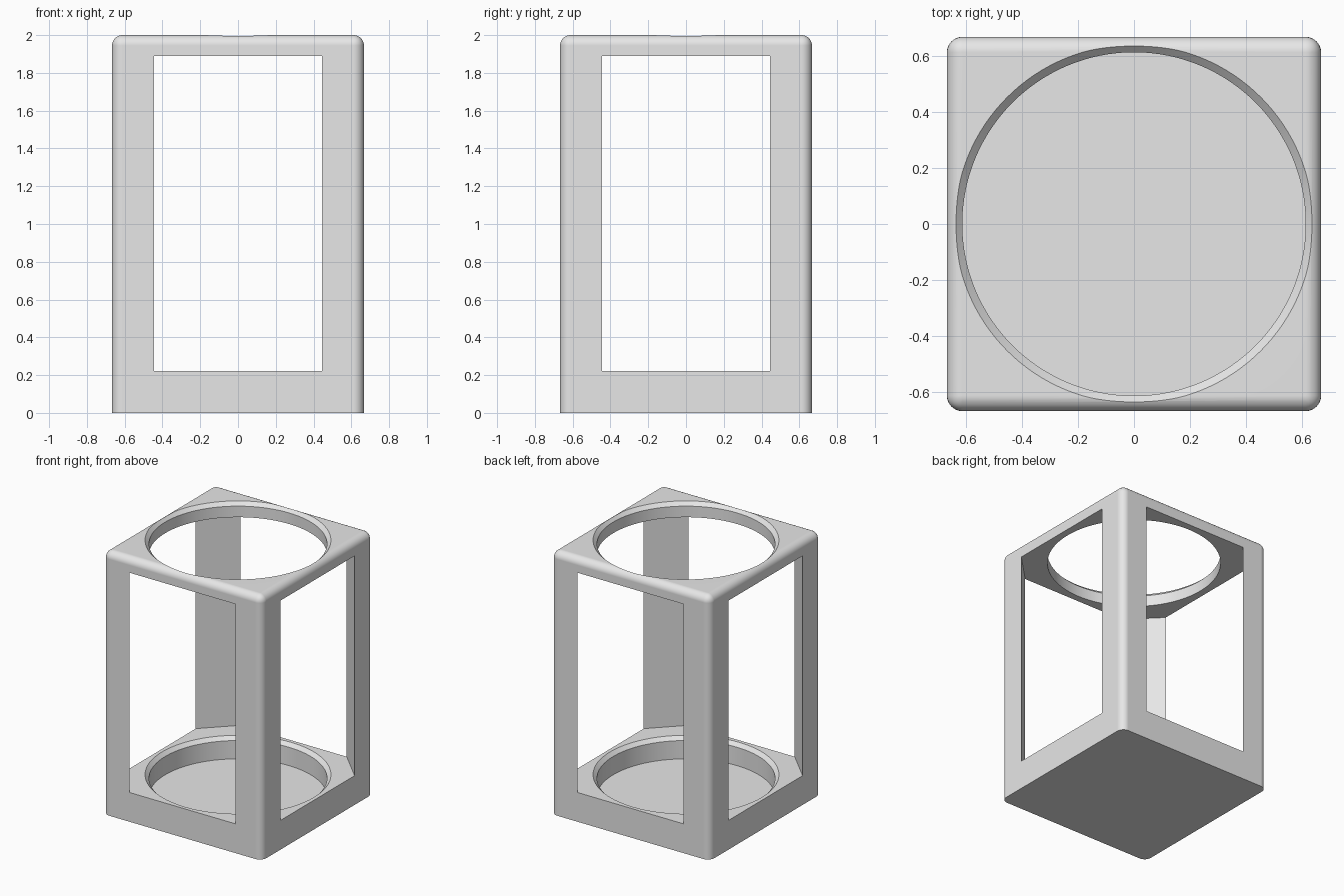
import bpy
import bmesh
import math
from mathutils import Matrix

old = bpy.data.objects.get("Cube")
if old:
    bpy.data.objects.remove(old, do_unlink=True)

HALF, HEIGHT = 2 / 3, 2.0
FILLET = 0.055
SILL, LINTEL = 0.222, 1.889      # lower and upper ends of the windows
WINDOW = 0.445                   # half width of a window
FLOOR = 0.056                    # bottom of the round recess
HOLE, CHAMFER = 0.612, 0.027

grey = bpy.data.materials.new("light grey")
grey.use_nodes = True
grey.diffuse_color = (0.8, 0.8, 0.8, 1)
grey.node_tree.nodes["Principled BSDF"].inputs["Base Color"].default_value = (0.8, 0.8, 0.8, 1)


def add_object(name, bm):
    bmesh.ops.recalc_face_normals(bm, faces=bm.faces[:])
    mesh = bpy.data.meshes.new(name)
    bm.to_mesh(mesh)
    bm.free()
    mesh.materials.append(grey)
    obj = bpy.data.objects.new(name, mesh)
    bpy.context.collection.objects.link(obj)
    return obj


def block(half, bottom, top, turn=0.0):
    bm = bmesh.new()
    bmesh.ops.create_cube(bm, size=1)
    bmesh.ops.transform(bm, verts=bm.verts[:], matrix=(
        Matrix.Translation((0, 0, (bottom + top) / 2))
        @ Matrix.Rotation(turn, 4, "Z")
        @ Matrix.Diagonal((2 * half, 2 * half, top - bottom, 1))))
    return bm


def round_cutter(name, bottom, rim, sides=128):
    """Plug with a straight wall and a flare that leaves a chamfer at the rim."""
    over = 0.02
    rings = [(HOLE, bottom), (HOLE, rim - CHAMFER), (HOLE + CHAMFER + over, rim + over)]
    bm = bmesh.new()
    loops = []
    for r, z in rings:
        angles = [2 * math.pi * i / sides for i in range(sides)]
        loops.append([bm.verts.new((r * math.cos(a), r * math.sin(a), z)) for a in angles])
    for low, high in zip(loops, loops[1:]):
        for i in range(sides):
            j = (i + 1) % sides
            bm.faces.new((low[i], low[j], high[j], high[i]))
    bm.faces.new(loops[0][::-1])
    bm.faces.new(loops[-1])
    return add_object(name, bm)


# Solid body: upright and top edges rounded, bottom edges left sharp
bm = block(HALF, 0, HEIGHT)
edges = [e for e in bm.edges if max(v.co.z for v in e.verts) > HEIGHT / 2]
bmesh.ops.bevel(bm, geom=edges, offset=FILLET, segments=8, profile=0.5, affect="EDGES")
frame = add_object("holder_frame", bm)

# A diagonal block opens all four windows and leaves triangular corner posts
cutters = [
    add_object("window_cutter",
               block((HALF + WINDOW) / math.sqrt(2), SILL, LINTEL, math.pi / 4)),
    round_cutter("base_recess_cutter", FLOOR, SILL),
    round_cutter("top_hole_cutter", LINTEL - 0.1, HEIGHT),
]

bpy.ops.object.select_all(action="DESELECT")
frame.select_set(True)
bpy.context.view_layer.objects.active = frame
for cutter in cutters:
    cutter.hide_render = True
    mod = frame.modifiers.new(cutter.name, "BOOLEAN")
    mod.operation = "DIFFERENCE"
    mod.solver = "EXACT"
    mod.object = cutter
    bpy.ops.object.modifier_apply(modifier=mod.name)
    bpy.data.objects.remove(cutter, do_unlink=True)

# Smooth fillets and round walls, crisp edges elsewhere
bpy.ops.object.shade_smooth_by_angle(angle=math.radians(30))
normals = frame.modifiers.new("flat_face_normals", "WEIGHTED_NORMAL")
normals.keep_sharp = True
